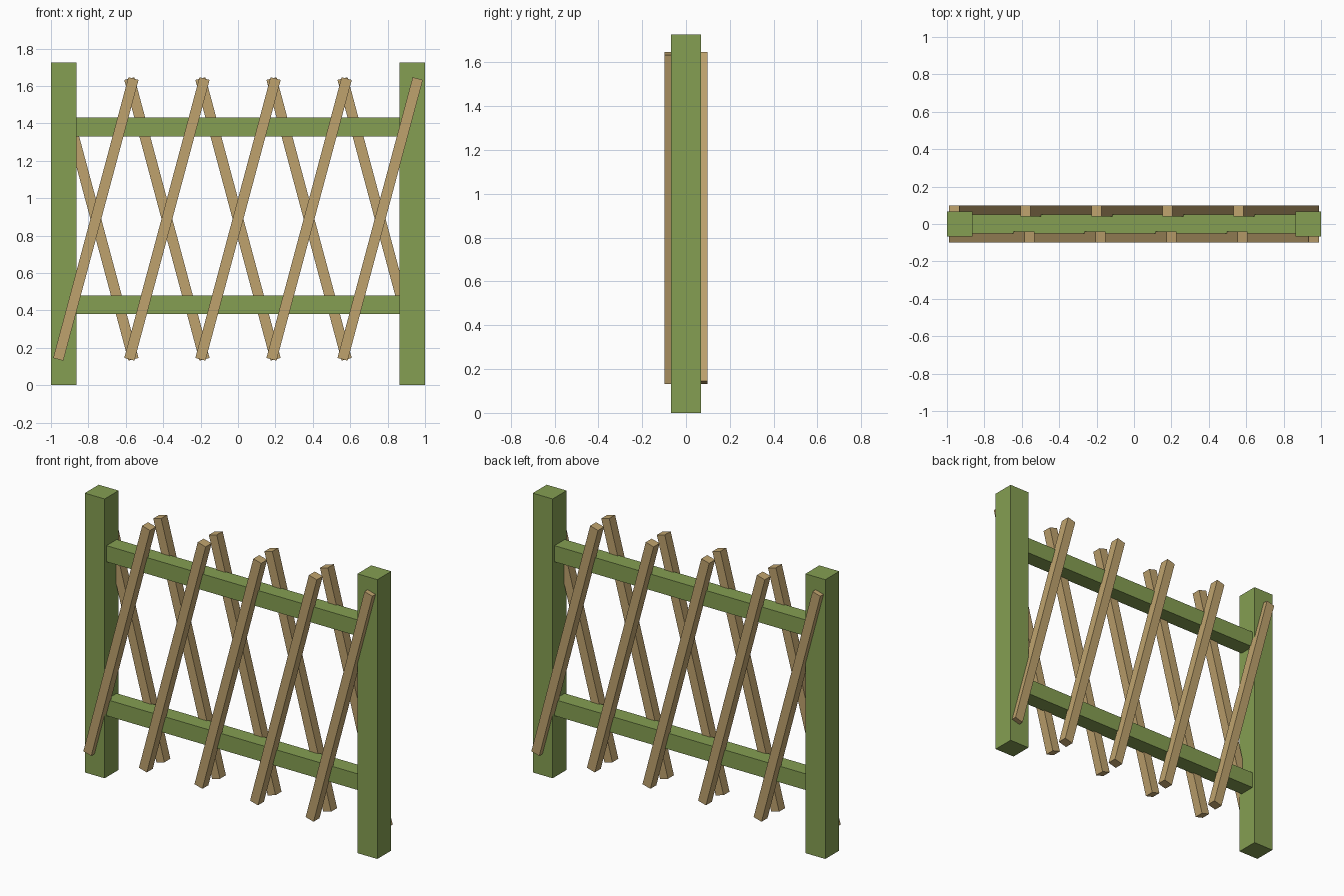
import bpy
import math

cube = bpy.data.objects.get("Cube")
if cube:
    bpy.data.objects.remove(cube, do_unlink=True)


def make_material(name, colour):
    mat = bpy.data.materials.new(name)
    mat.use_nodes = True
    mat.diffuse_color = colour
    mat.node_tree.nodes["Principled BSDF"].inputs["Base Color"].default_value = colour
    return mat


def add_box(name, centre, size, mat, tilt=0.0):
    """Box with the given centre and size, tilted about the y axis."""
    bpy.ops.mesh.primitive_cube_add(size=1, location=centre)
    obj = bpy.context.object
    obj.name = name
    for v in obj.data.vertices:
        v.co = [c * s for c, s in zip(v.co, size)]
    obj.rotation_euler.y = tilt
    obj.data.materials.append(mat)
    return obj


green = make_material("painted green", (0.235, 0.345, 0.085, 1))
wood = make_material("pale wood", (0.52, 0.365, 0.155, 1))

# Square end posts
for side, x in (("left", 0.932), ("right", -0.932)):
    add_box(side + "_post", (x, 0, 0.863), (0.136, 0.136, 1.726), green)

# Horizontal rails between the posts
for level, z in (("lower", 0.43), ("upper", 1.381)):
    add_box(level + "_rail", (0, 0, z), (1.74, 0.1, 0.1), green)

# Crossing slats, leaning one way at the front and the other way at the back
for face, sign in (("front", 1), ("back", -1)):
    for i in range(5):
        add_box(f"{face}_slat_{i + 1}", ((i - 2) * 0.38, -sign * 0.07, 0.889),
                (0.056, 0.058, 1.554), wood, sign * math.radians(15))
